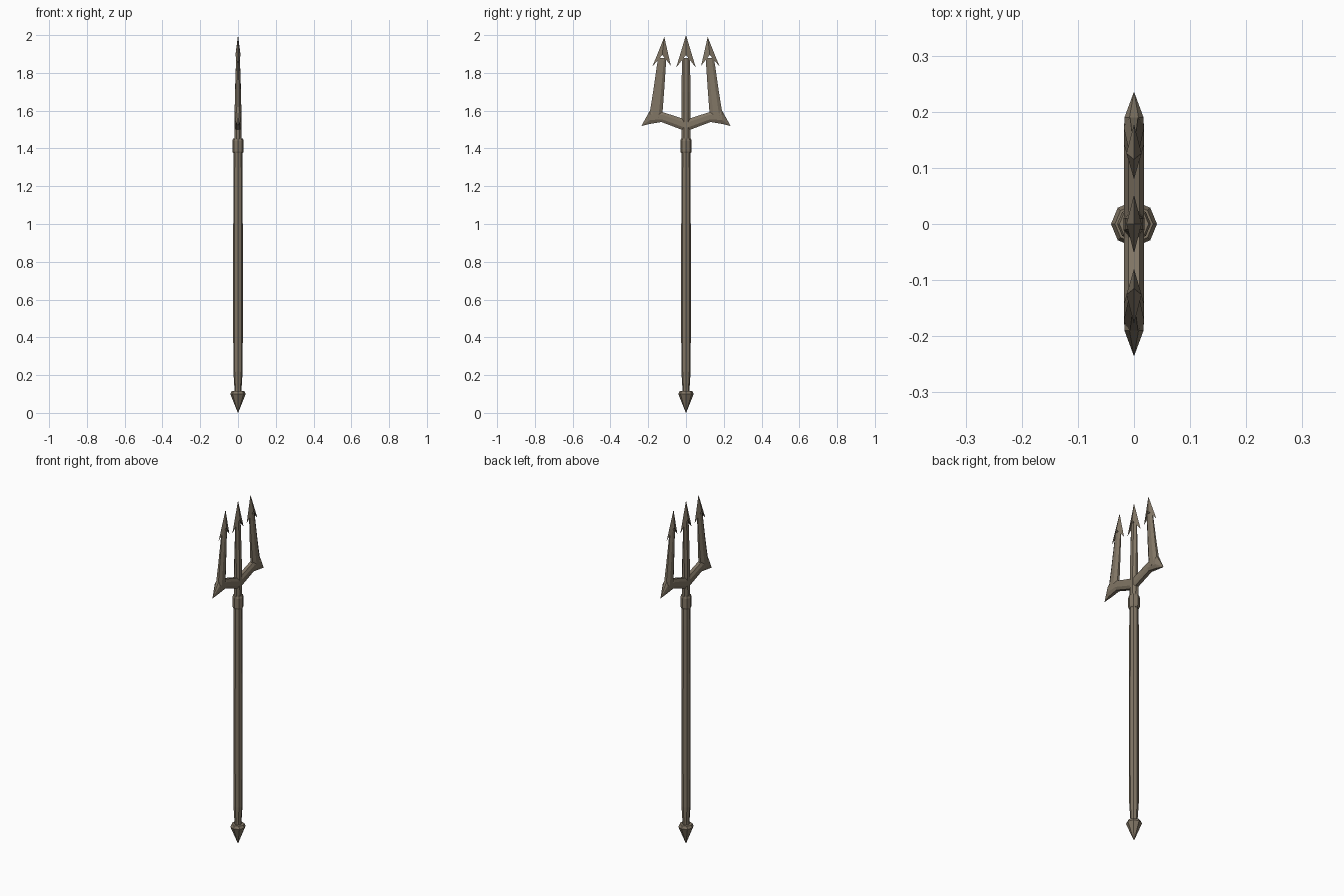
import bpy, bmesh, math
from mathutils import Vector

if "Cube" in bpy.data.objects:
    bpy.data.objects.remove(bpy.data.objects["Cube"])

metal = bpy.data.materials.new("dull_bronze")
metal.diffuse_color = (0.22, 0.18, 0.13, 1)
metal.use_nodes = True
metal.node_tree.nodes["Principled BSDF"].inputs["Base Color"].default_value = metal.diffuse_color


def finish(name, bm):
    bmesh.ops.remove_doubles(bm, verts=bm.verts, dist=1e-5)
    bmesh.ops.recalc_face_normals(bm, faces=bm.faces)
    me = bpy.data.meshes.new(name)
    bm.to_mesh(me)
    bm.free()
    me.materials.append(metal)
    ob = bpy.data.objects.new(name, me)
    bpy.context.collection.objects.link(ob)
    return ob


def skin(bm, rings):
    """Bridge successive rings of equal length and cap both ends."""
    rows = [[bm.verts.new(p) for p in r] for r in rings]
    n = len(rows[0])
    for a, b in zip(rows, rows[1:]):
        for i in range(n):
            j = (i + 1) % n
            bm.faces.new((a[i], a[j], b[j], b[i]))
    bm.faces.new(rows[0])
    bm.faces.new(rows[-1])


def turned(name, profile, sides=8):
    """Eight-sided turned part from (radius, z) pairs."""
    bm = bmesh.new()
    skin(bm, [[(r * math.cos(i * math.tau / sides), r * math.sin(i * math.tau / sides), z)
               for i in range(sides)] for r, z in profile])
    return finish(name, bm)


def bar(name, stations, side=1):
    """Bevelled bar; each station is (y1, z1, y2, z2, half thickness, half edge)."""
    bm = bmesh.new()
    rings = []
    for y1, z1, y2, z2, t, e in stations:
        a, b = Vector((0, y1 * side, z1)), Vector((0, y2 * side, z2))
        half = [(a, e), (a.lerp(b, 0.28), t), (a.lerp(b, 0.72), t), (b, e)]
        rings.append([p + Vector((x, 0, 0)) for p, x in half]
                     + [p - Vector((x, 0, 0)) for p, x in reversed(half)])
    skin(bm, rings)
    return finish(name, bm)


def barbed_tip(name, tip, barb1, barb2, ridge, t, side=1):
    """Arrowhead with a central ridge on both faces and swept-back barbs."""
    bm = bmesh.new()
    def v(p, x=0):
        return bm.verts.new((x, p[0] * side, p[1]))
    top, b1, b2, r1, r2 = v(tip), v(barb1), v(barb2), v(ridge, t), v(ridge, -t)
    for b in (b1, b2):
        for f in ((top, b, r1), (top, b, r2), (b, r1, r2)):
            bm.faces.new(f)
    return finish(name, bm)


# Pole, butt spike and collar
turned("shaft", [(0.019, 0.10), (0.019, 0.13), (0.0245, 0.22), (0.0255, 0.45),
                 (0.0255, 0.85), (0.0245, 1.28), (0.0235, 1.39)])
turned("butt_spike", [(0.034, 0.115), (0.041, 0.10), (0.0005, 0.0)])
turned("collar", [(0.026, 1.375), (0.030, 1.385), (0.030, 1.44), (0.026, 1.452)])

# Middle prong, running down through the crossbar into the collar
bar("middle_prong", [(-0.024, 1.44, 0.024, 1.44, 0.019, 0.009),
                     (-0.025, 1.56, 0.025, 1.56, 0.0185, 0.007),
                     (-0.024, 1.70, 0.024, 1.70, 0.016, 0.005),
                     (-0.021, 1.88, 0.021, 1.88, 0.010, 0.002)])
barbed_tip("middle_tip", (0, 2.0), (-0.052, 1.828), (0.052, 1.828), (0, 1.895), 0.0135)

# Crossbar arms with pointed outer wings, side prongs and their tips
for s, label in ((1, "right"), (-1, "left")):
    bar(label + "_crossbar", [(0, 1.488, 0, 1.558, 0.018, 0.010),
                              (0.025, 1.50, 0.025, 1.56, 0.018, 0.010),
                              (0.130, 1.54, 0.122, 1.592, 0.018, 0.010),
                              (0.190, 1.53, 0.190, 1.602, 0.017, 0.008),
                              (0.235, 1.519, 0.235, 1.521, 0.0003, 0.0002)], s)
    bar(label + "_prong", [(0.130, 1.55, 0.196, 1.565, 0.018, 0.009),
                           (0.124, 1.595, 0.190, 1.602, 0.018, 0.007),
                           (0.116, 1.70, 0.174, 1.70, 0.015, 0.005),
                           (0.104, 1.88, 0.148, 1.88, 0.010, 0.002)], s)
    barbed_tip(label + "_tip", (0.115, 1.99), (0.080, 1.838), (0.178, 1.833),
               (0.126, 1.895), 0.0135, s)
